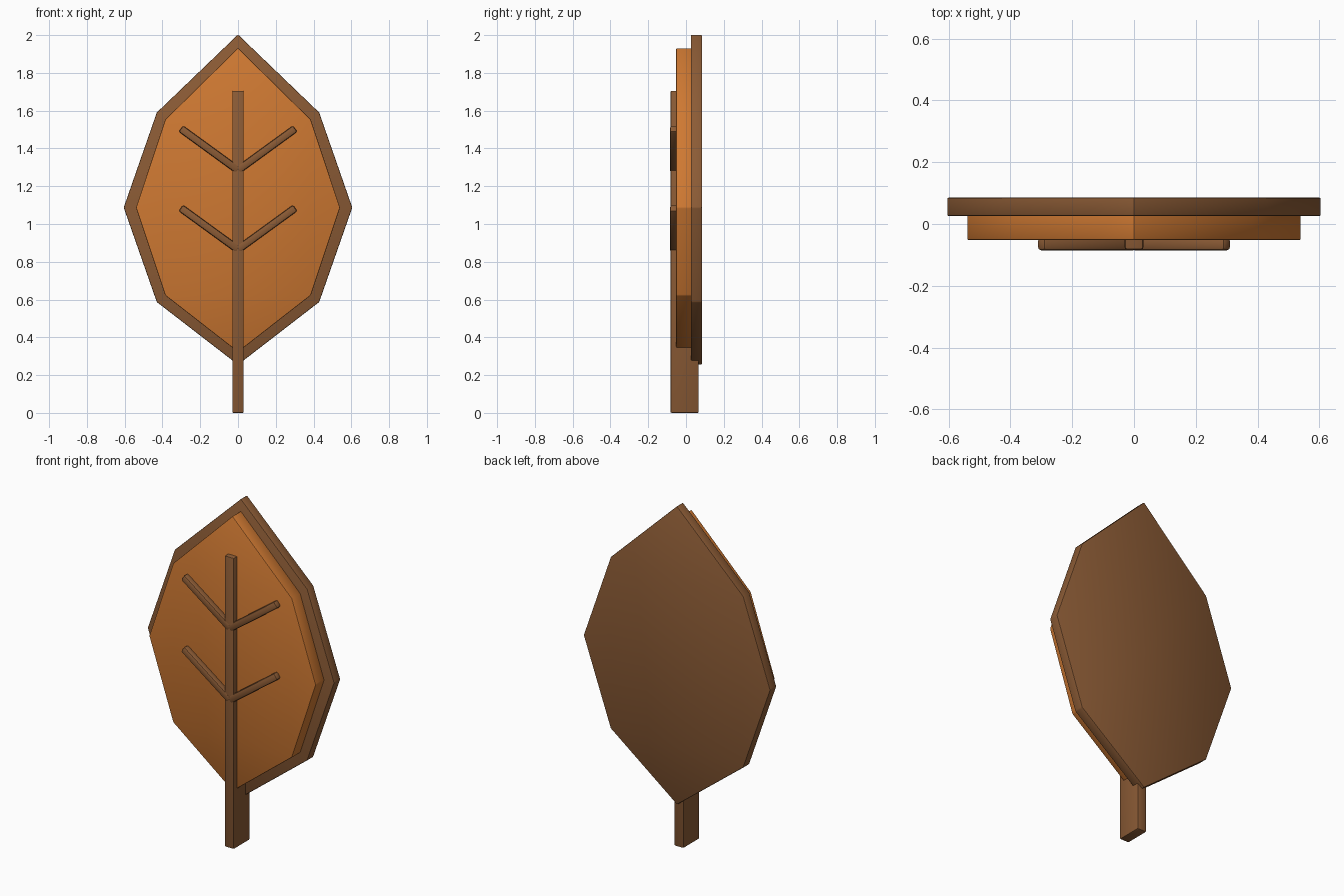
import bpy, bmesh, math
from mathutils import Matrix

if "Cube" in bpy.data.objects:
    bpy.data.objects.remove(bpy.data.objects["Cube"])


def material(name, rgb):
    m = bpy.data.materials.new(name)
    m.diffuse_color = (*rgb, 1)
    m.use_nodes = True
    m.node_tree.nodes["Principled BSDF"].inputs["Base Color"].default_value = m.diffuse_color
    return m


ORANGE = material("leaf_orange", (0.62, 0.19, 0.032))
BROWN = material("bark_brown", (0.26, 0.105, 0.036))


def prism(name, outline, y0, y1, mat, bevel, matrix=Matrix()):
    """Extrude an (x, z) outline from y0 to y1 and soften its sharp edges."""
    bm = bmesh.new()
    face = bm.faces.new([bm.verts.new((x, y0, z)) for x, z in outline])
    ext = bmesh.ops.extrude_face_region(bm, geom=[face])
    for v in ext["geom"]:
        if isinstance(v, bmesh.types.BMVert):
            v.co.y = y1
    bmesh.ops.recalc_face_normals(bm, faces=bm.faces)
    sharp = [e for e in bm.edges if e.calc_face_angle(0) > math.radians(30)]
    bmesh.ops.bevel(bm, geom=sharp, offset=bevel, segments=2, profile=0.5,
                    affect='EDGES', clamp_overlap=True)
    bmesh.ops.transform(bm, matrix=matrix, verts=bm.verts)
    bmesh.ops.recalc_face_normals(bm, faces=bm.faces)
    me = bpy.data.meshes.new(name)
    bm.to_mesh(me)
    bm.free()
    me.materials.append(mat)
    for p in me.polygons:
        p.use_smooth = True
    me.set_sharp_from_angle(angle=math.radians(30))
    ob = bpy.data.objects.new(name, me)
    bpy.context.collection.objects.link(ob)
    return ob


def mirrored(half):
    """Half outline from tip to base, completed across x = 0."""
    return half + [(-x, z) for x, z in reversed(half[1:-1])]


def rect(x0, x1, z0, z1):
    return [(x0, z0), (x1, z0), (x1, z1), (x0, z1)]


# Leaf: brown backing plate and smaller orange blade
prism("leaf_rim", mirrored([(0, 2.003), (0.43, 1.59), (0.605, 1.087), (0.43, 0.587), (0, 0.255)]),
      0.026, 0.085, BROWN, 0.005)
prism("leaf_blade", mirrored([(0, 1.932), (0.385, 1.553), (0.54, 1.087), (0.385, 0.622), (0, 0.322)]),
      -0.052, 0.03, ORANGE, 0.005)

# Stem running up into the midrib
prism("stem", rect(-0.03, 0.03, 0, 1.705), -0.082, 0.067, BROWN, 0.006)

# Two pairs of side veins
for level, z in (("lower", 0.865), ("upper", 1.285)):
    for side, s in (("right", 1), ("left", -1)):
        tilt = math.radians(36 if s > 0 else 144)
        m = Matrix.Translation((0, 0, z)) @ Matrix.Rotation(-tilt, 4, 'Y')
        prism(f"{level}_{side}_vein", rect(0, 0.374, -0.02, 0.02),
              -0.085, -0.045, BROWN, 0.01, m)
